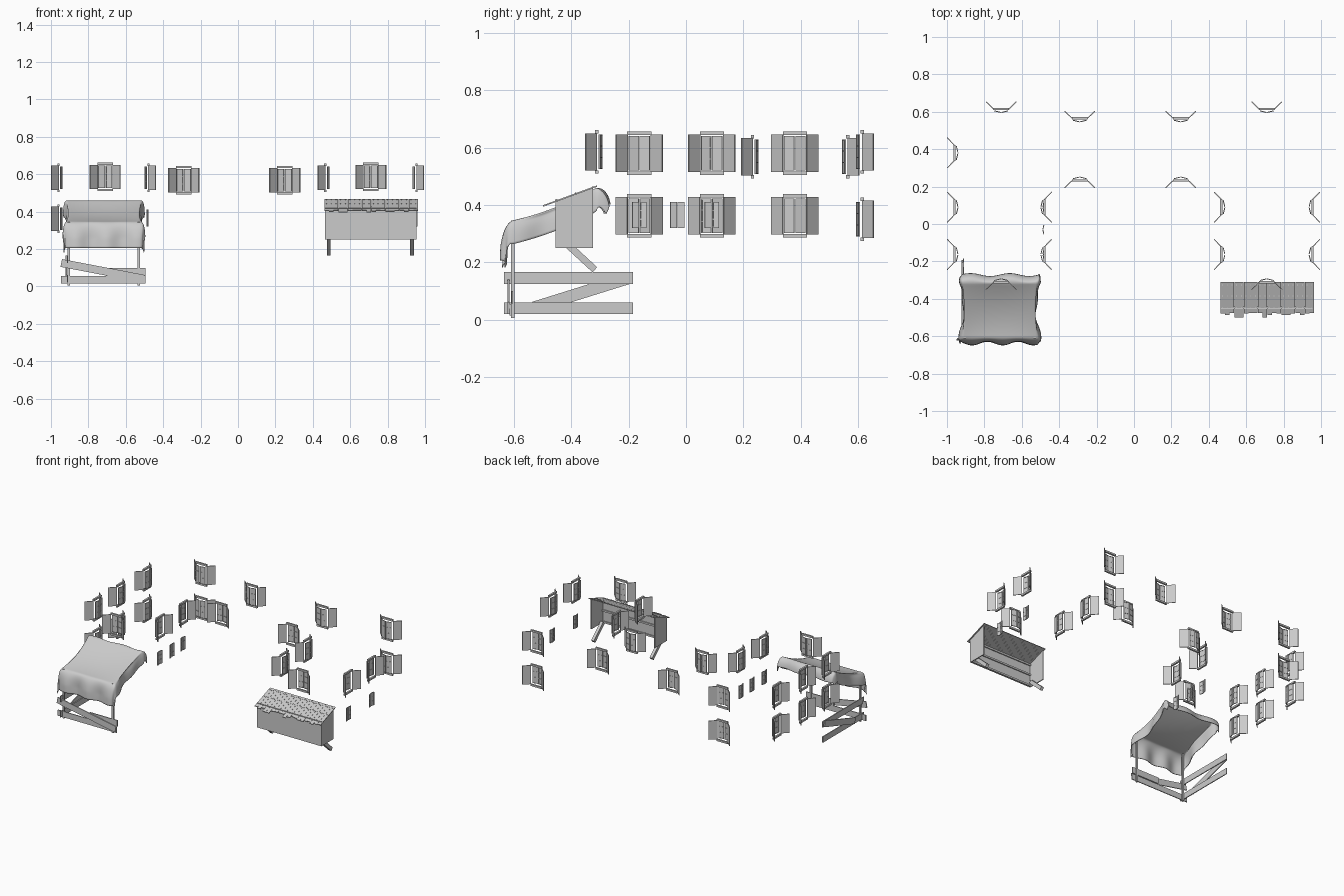
import bpy, bmesh, math, random
from mathutils import Matrix, Vector

if "Cube" in bpy.data.objects:
    bpy.data.objects.remove(bpy.data.objects["Cube"])

random.seed(4)
T = Matrix.Translation


def box(bm, center, size, m=Matrix()):
    mat = m @ T(center) @ Matrix.Diagonal((*size, 1))
    bmesh.ops.create_cube(bm, size=1, matrix=mat)


def finish(bm, name):
    me = bpy.data.meshes.new(name)
    bm.to_mesh(me)
    bm.free()
    return me


def add(name, me, loc=(0, 0, 0), turn=0):
    ob = bpy.data.objects.new(name, me)
    bpy.context.collection.objects.link(ob)
    ob.location = loc
    ob.rotation_euler.z = math.radians(turn)
    return ob


def beam(bm, a, b, width, depth, side):
    # Plank from a to b; side is the direction of its thin depth
    a, b = Vector(a), Vector(b)
    d = (b - a).normalized()
    n = Vector(side).normalized()
    w = d.cross(n)
    m = Matrix((d, n, w)).transposed().to_4x4()
    m.translation = (a + b) / 2
    box(bm, (0, 0, 0), ((b - a).length, depth, width), m)


def sash_pair(bm, leaf, h, y, swing):
    # Two glazed leaves hinged at their outer edges, slightly open
    for s in (-1, 1):
        m = T((s * leaf, y, 0)) @ Matrix.Rotation(-s * math.radians(swing), 4, 'Z')
        box(bm, (-s * leaf / 2, 0, 0), (leaf - .002, .0015, h), m)
        for x in (.002, leaf - .003):
            box(bm, (-s * x, 0, 0), (.004, .005, h), m)
        for z in (-h / 2 + .002, -h / 6, h / 6, h / 2 - .002):
            box(bm, (-s * leaf / 2, 0, z), (leaf - .002, .005, .004), m)


# Shuttered window mesh, facing -y
bm = bmesh.new()
sash_pair(bm, .037, .12, .010, 14)
box(bm, (0, 0, .070), (.084, .012, .012))
box(bm, (0, 0, -.070), (.084, .012, .012))
for s in (-1, 1):
    m = T((s * .041, 0, 0)) @ Matrix.Rotation(-s * math.radians(44), 4, 'Z')
    box(bm, (s * .028, 0, 0), (.056, .005, .13), m)
window = finish(bm, "shuttered_window")

# Small window mesh without shutters
bm = bmesh.new()
sash_pair(bm, .025, .09, 0, 12)
small = finish(bm, "small_window")

# Upper windows: x, y, z, turn
upper = [(s * .71, y, .585, t) for s in (-1, 1) for y, t in ((.615, 180), (-.312, 0))]
upper += [(x, y, .568, t) for x in (-.29, .25) for y, t in ((.565, 180), (.232, 0))]
upper += [(x, y, .58, t) for x, t in ((-.96, -90), (-.479, 90), (.467, -90), (.955, 90))
          for y in (.09, -.163)]
upper.append((-.96, .38, .58, -90))
# Lower windows
lower = [(-.96, y, .362, -90) for y in (.38, .09, -.163)]
lower += [(s * .71, .615, .35, 180) for s in (-1, 1)]
for i, (x, y, z, t) in enumerate(upper + lower):
    add(f"shuttered_window_{i}", window, (x, y, z), t)
for i, (x, y) in enumerate(((-.482, .09), (-.482, -.03), (-.482, -.163), (.958, .09), (.958, -.163))):
    add(f"small_window_{i}", small, (x, y, .365), 90)

# Bay box: front and two side panels, open at the back and bottom
bm = bmesh.new()
box(bm, (.71, -.452, .335), (.49, .006, .17))
for z in (.257, .335, .405):
    box(bm, (.71, -.446, z), (.48, .008, .012))
for x in (.468, .952):
    vs = [bm.verts.new((x + dx, y, z)) for dx in (-.003, .003)
          for y, z in ((-.455, .25), (-.325, .25), (-.325, .458), (-.455, .412))]
    for i in range(4):
        j = (i + 1) % 4
        bm.faces.new((vs[i], vs[j], vs[j + 4], vs[i + 4]))
    bm.faces.new(vs[3::-1])
    bm.faces.new(vs[4:])
add("bay_box", finish(bm, "bay_box"))

# Braces below the bay box
bm = bmesh.new()
for x in (.485, .93):
    beam(bm, (x, -.42, .268), (x, -.318, .174), .024, .02, (1, 0, 0))
add("bay_braces", finish(bm, "bay_braces"))

# Bay roof planks with a ragged lower edge and nail heads
bm = bmesh.new()
n = 20
slope = (.47 - .40) / .19
step = .502 / n
for i in range(n):
    x = .461 + step * (i + .5)
    y0 = -.475 - random.choice((0, .003, .012, .024))
    z0 = .466 + slope * (y0 + .31)
    beam(bm, (x, y0, z0), (x, -.31, .466), step - .001, .005, (0, -slope, 1))
    for y in (-.45, -.385, -.325):
        box(bm, (x, y, .466 + slope * (y + .31) + .003), (.005, .005, .003))
add("bay_roof", finish(bm, "bay_roof"))

# Stall posts
bm = bmesh.new()
for x in (-.905, -.53):
    box(bm, (x, -.605, .175), (.012, .012, .34))
add("stall_posts", finish(bm, "stall_posts"))

# Stall fence: front planks and Z-braced side
bm = bmesh.new()
box(bm, (-.72, -.612, .035), (.45, .006, .04))
box(bm, (-.60, -.606, .078), (.21, .006, .043))
beam(bm, (-.945, -.619, .125), (-.50, -.619, .04), .042, .006, (0, 1, 0))
for z in (.04, .145):
    box(bm, (-.912, -.41, z), (.006, .45, .041))
beam(bm, (-.918, -.53, .042), (-.918, -.20, .145), .042, .006, (1, 0, 0))
add("stall_fence", finish(bm, "stall_fence"))

# Draped canopy cloth: flat sheet coordinates folded over a tilted frame
HW, L = .205, .31
NX, NY = 56, 56


def drape(a, b):
    s = 1 if a > 0 else -1
    ex = max(abs(a) - HW, 0)
    front = max(-b, 0)
    back = max(b - L, 0)
    t = min(max(b / L, 0), 1)
    u = min(abs(a) / HW, 1)
    sag = (1 - u ** 2) * t * (1 - t) * .035 + t * (1 - t) * .05
    x = s * min(abs(a), HW)
    y = -.61 + .30 * t
    z = .345 + .117 * t - sag
    if front:
        e = math.hypot(front, ex)
        r = 1 - math.exp(-e * 25)
        fold = .010 * math.sin(a * 38 + 1) * min(front / .1, 1)
        y -= (.030 * r + fold) * (front / e)
        x += s * .018 * r * (ex / e) - s * .10 * front * u * front
        z -= e * .98 - .012 * r
    elif back:
        e = math.hypot(back, ex)
        r = 1 - math.exp(-e * 25)
        y += (.045 * r + .008 * math.sin(a * 30)) * (back / e)
        x += s * .015 * r * (ex / e)
        z -= e * .85 - .012 * r
    elif ex:
        r = 1 - math.exp(-ex * 30)
        x += s * (.018 * r - .018 * math.sin(math.pi * t) + .006 * math.sin(b * 40) * r)
        z -= ex * .97 - .008 * r
    x -= s * .010 * math.sin(math.pi * t) * u
    return (x - .717, y, z)


bm = bmesh.new()
grid = []
for j in range(NY + 1):
    row = []
    for i in range(NX + 1):
        a = -.30 + .60 * i / NX
        b = -.155 + (.155 + L + .085) * j / NY
        row.append(bm.verts.new(drape(a, b)))
    grid.append(row)
for j in range(NY):
    for i in range(NX):
        bm.faces.new((grid[j][i], grid[j][i + 1], grid[j + 1][i + 1], grid[j + 1][i]))
bmesh.ops.smooth_vert(bm, verts=bm.verts, factor=.5, use_axis_x=True, use_axis_y=True, use_axis_z=True)
for f in bm.faces:
    f.smooth = True
cloth = add("canopy_cloth", finish(bm, "canopy_cloth"))
sol = cloth.modifiers.new("thickness", 'SOLIDIFY')
sol.thickness = .004
